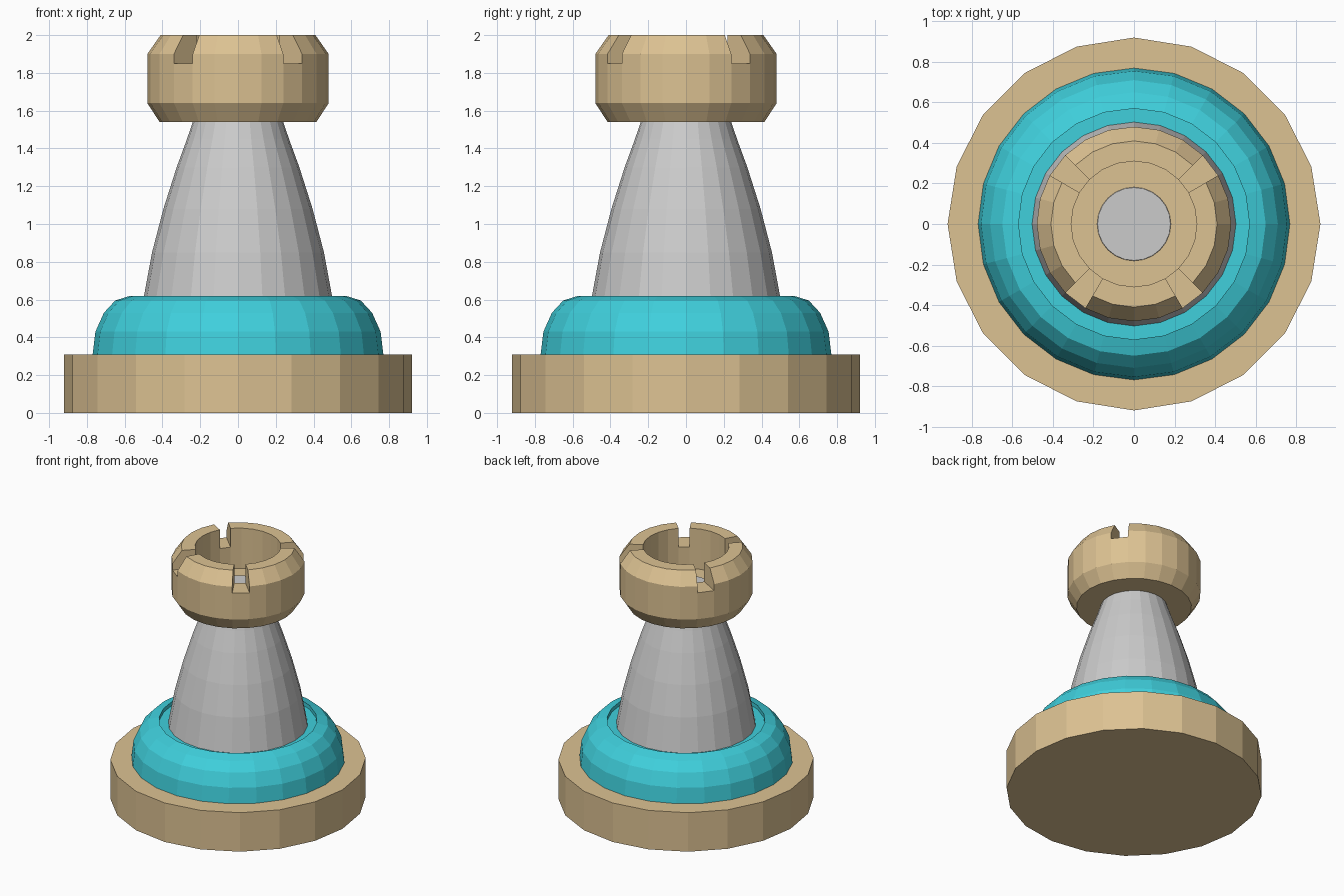
import bpy, bmesh, math

if "Cube" in bpy.data.objects:
    bpy.data.objects.remove(bpy.data.objects["Cube"])


def paint(obj, name, color):
    mat = bpy.data.materials.get(name) or bpy.data.materials.new(name)
    mat.diffuse_color = (*color, 1)
    mat.use_nodes = True
    mat.node_tree.nodes["Principled BSDF"].inputs["Base Color"].default_value = mat.diffuse_color
    obj.data.materials.append(mat)


def lathe(name, profile, sides, notches=(), cut=None):
    """Spin (r, z) points about z; notch sectors lose profile rows cut[0]..cut[1]."""
    bm = bmesh.new()
    rings = []
    for r, z in profile:
        if r == 0:
            rings.append([bm.verts.new((0, 0, z))] * sides)
        else:
            rings.append([bm.verts.new((r * math.cos(math.tau * i / sides),
                                        r * math.sin(math.tau * i / sides), z))
                          for i in range(sides)])
    for i in range(sides):
        j = (i + 1) % sides
        for k in range(len(rings) - 1):
            if i in notches and cut[0] <= k < cut[1]:
                continue
            a, b = rings[k], rings[k + 1]
            bm.faces.new(list(dict.fromkeys((a[i], a[j], b[j], b[i]))))
        if i in notches:
            lo, hi = rings[cut[0]], rings[cut[1]]
            bm.faces.new((lo[i], lo[j], hi[j], hi[i]))            # notch floor
            for s in (i, j):                                      # notch sides
                bm.faces.new([rings[k][s] for k in range(cut[0], cut[1] + 1)])
    bmesh.ops.recalc_face_normals(bm, faces=bm.faces)
    mesh = bpy.data.meshes.new(name)
    bm.to_mesh(mesh)
    bm.free()
    obj = bpy.data.objects.new(name, mesh)
    bpy.context.collection.objects.link(obj)
    return obj


TAN = (0.72, 0.54, 0.29)
TEAL = (0.05, 0.63, 0.72)

# Foot disc
base = lathe("base", [(0, 0), (0.92, 0), (0.92, 0.31), (0, 0.31)], 20)
paint(base, "tan", TAN)

# Rounded collar with a shallow recess round the stem
collar = lathe("collar", [(0, 0.305), (0.77, 0.305), (0.755, 0.43), (0.71, 0.53),
                          (0.65, 0.595), (0.57, 0.62), (0.57, 0.59), (0, 0.59)], 24)
paint(collar, "teal", TEAL)

# Tapered stem
lathe("stem", [(0, 0.58), (0.505, 0.58), (0.455, 0.85), (0.395, 1.08), (0.325, 1.30),
               (0.27, 1.45), (0.24, 1.54), (0.18, 1.685), (0, 1.685)], 24)

# Crown: hollow cup with four one-sector notches
crown = lathe("crown", [(0, 1.54), (0.415, 1.54), (0.48, 1.64), (0.48, 1.85), (0.48, 1.90),
                        (0.41, 2.0), (0.31, 2.0), (0.31, 1.85), (0.31, 1.68), (0, 1.68)],
              24, notches=(2, 9, 15, 20), cut=(3, 7))
paint(crown, "tan", TAN)
